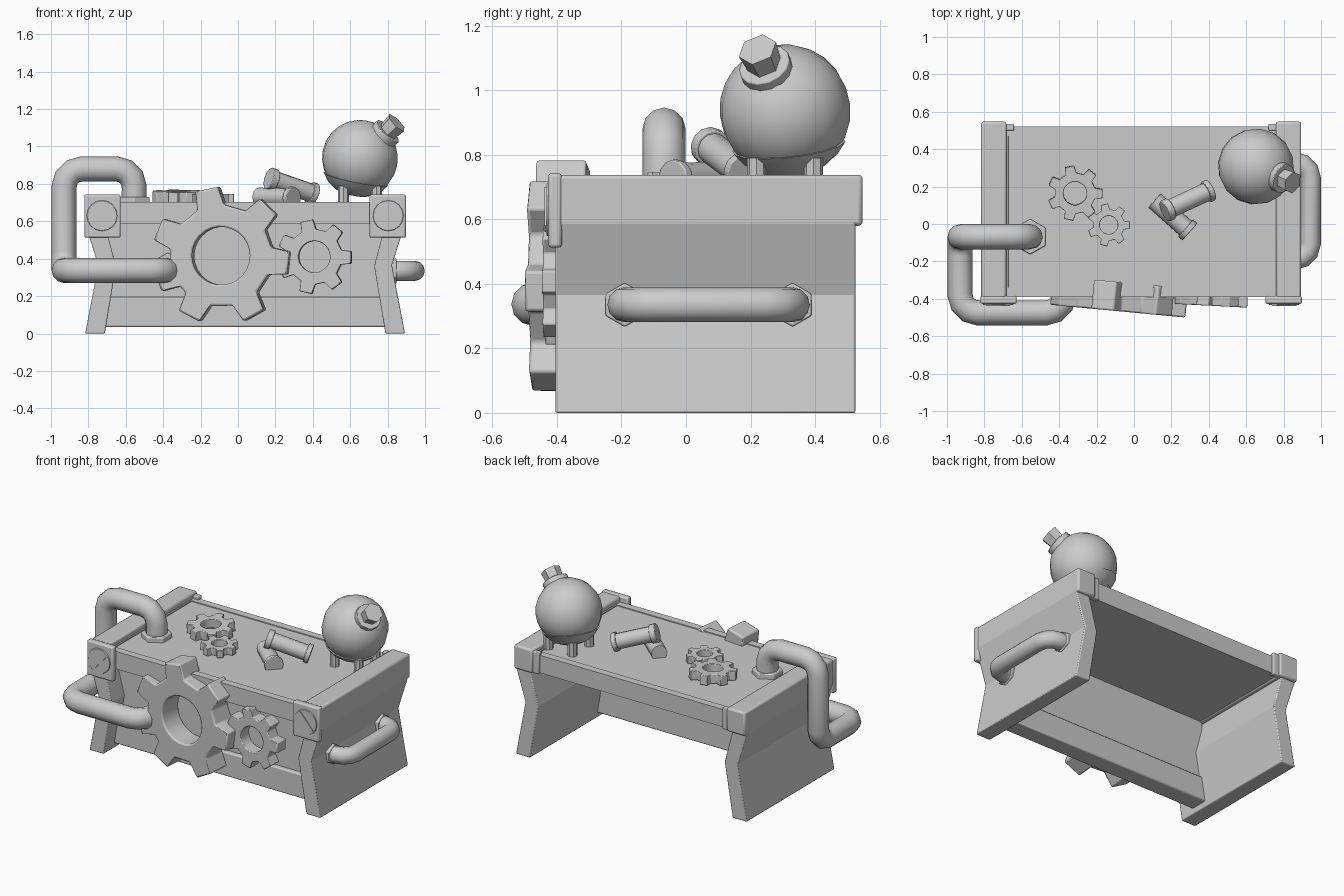
import bpy, bmesh
from math import sin, cos, pi, radians
from mathutils import Vector

if "Cube" in bpy.data.objects:
    bpy.data.objects.remove(bpy.data.objects["Cube"])

CX = 0.038  # symmetry plane of the bench body


def add(name, bm, loc=(0, 0, 0), rot=None, bevel=0, angle=30):
    bmesh.ops.recalc_face_normals(bm, faces=bm.faces[:])
    me = bpy.data.meshes.new(name)
    bm.to_mesh(me)
    bm.free()
    ob = bpy.data.objects.new(name, me)
    bpy.context.collection.objects.link(ob)
    ob.location = loc
    if rot is not None:
        ob.rotation_euler = rot
    if bevel:
        m = ob.modifiers.new("Bevel", 'BEVEL')
        m.width, m.segments, m.limit_method = bevel, 2, 'ANGLE'
    bpy.ops.object.select_all(action='DESELECT')
    ob.select_set(True)
    bpy.context.view_layer.objects.active = ob
    bpy.ops.object.shade_smooth_by_angle(angle=radians(angle))
    return ob


def box(name, lo, hi, bevel=0.008):
    lo, hi = Vector(lo), Vector(hi)
    bm = bmesh.new()
    bmesh.ops.create_cube(bm, size=1)
    bmesh.ops.scale(bm, vec=hi - lo, verts=bm.verts)
    return add(name, bm, (lo + hi) / 2, bevel=bevel)


def mbox(name, lo, hi, s, bevel=0.008):
    xs = sorted((CX + s * lo[0], CX + s * hi[0]))
    return box(name, (xs[0], *lo[1:]), (xs[1], *hi[1:]), bevel)


def aim(d):
    return Vector(d).to_track_quat('Z', 'Y').to_euler()


def cyl(name, a, b, r, n=12, r2=None, bevel=0):
    a, b = Vector(a), Vector(b)
    bm = bmesh.new()
    bmesh.ops.create_cone(bm, cap_ends=True, segments=n, radius1=r,
                          radius2=r if r2 is None else r2, depth=(b - a).length)
    return add(name, bm, (a + b) / 2, aim(b - a), bevel, 40)


def gear(name, loc, R, rot, teeth):
    """Toothed wheel with an open bore, lying in local xy; teeth are angles in degrees."""
    h = R * 0.21
    bm = bmesh.new()
    rings = []
    for z in (-h, h):
        outer, inner = [], []
        for t in teeth:
            for da, r, di in ((-.27, .74, -.34), (-.17, 1, -.11), (.17, 1, .11), (.27, .74, .34)):
                a, b = radians(t) + da, radians(t) + di
                outer.append(bm.verts.new((R * r * cos(a), R * r * sin(a), z)))
                inner.append(bm.verts.new((R * .42 * cos(b), R * .42 * sin(b), z)))
        rings.append((outer, inner))
    (o0, i0), (o1, i1) = rings
    for p, q in ((o0, i0), (o1, i1), (o0, o1), (i0, i1)):
        for k in range(len(p)):
            j = (k + 1) % len(p)
            bm.faces.new((p[k], p[j], q[j], q[k]))
    return add(name, bm, loc, rot, bevel=R * 0.025)


def tube(name, pts, r, bend):
    """Pipe along a path whose corners are rounded."""
    pts = [Vector(p) for p in pts]
    path = [pts[0]]
    for a, b, c in zip(pts, pts[1:], pts[2:]):
        p, q = b + (a - b).normalized() * bend, b + (c - b).normalized() * bend
        o = p + q - b
        for k in range(4):
            t = k / 3 * pi / 2
            path.append(o + (p - o) * cos(t) + (q - o) * sin(t))
    path.append(pts[-1])
    cu = bpy.data.curves.new(name, 'CURVE')
    cu.dimensions = '3D'
    cu.bevel_depth, cu.bevel_resolution, cu.use_fill_caps = r, 4, True
    sp = cu.splines.new('POLY')
    sp.points.add(len(path) - 1)
    for v, p in zip(sp.points, path):
        v.co = (*p, 1)
    tmp = bpy.data.objects.new(name + "_path", cu)
    bpy.context.collection.objects.link(tmp)
    bpy.context.view_layer.update()
    me = bpy.data.meshes.new_from_object(tmp.evaluated_get(
        bpy.context.evaluated_depsgraph_get()))
    bm = bmesh.new()
    bm.from_mesh(me)
    bpy.data.objects.remove(tmp)
    return add(name, bm, angle=50)


# Bench top with a faint sunken panel
bm = bmesh.new()
bmesh.ops.create_cube(bm, size=1)
bmesh.ops.scale(bm, vec=(1.52, .91, .118), verts=bm.verts)
bm.normal_update()
top = [f for f in bm.faces if f.normal.z > .9]
bmesh.ops.inset_region(bm, faces=top, thickness=.07)
bmesh.ops.inset_region(bm, faces=top, thickness=.001, depth=-.006)
add("bench_top", bm, (CX, .065, .645))

# Recessed front panel and bottom rail
box("front_panel", (CX - .74, -.27, .05), (CX + .74, -.2, .62), .004)
box("bottom_rail", (CX - .76, -.3, .035), (CX + .76, -.18, .195))

# Bent side legs, caps, corner plates and screws
leg = ((.75, 0), (.855, 0), (.785, .365), (.855, .585), (.855, .7), (.78, .7), (.69, .36))
for s, side in ((-1, "left"), (1, "right")):
    bm = bmesh.new()
    f = bm.faces.new([bm.verts.new((CX + s * x, -.405, z)) for x, z in leg])
    ext = bmesh.ops.extrude_face_region(bm, geom=[f])["geom"]
    bmesh.ops.translate(bm, vec=(0, .93, 0),
                        verts=[v for v in ext if isinstance(v, bmesh.types.BMVert)])
    add(side + "_leg", bm, bevel=.006, angle=15)
    mbox(side + "_cap", (.72, -.41, .58), (.856, .547, .738), s, .012)
    mbox(side + "_front_plate", (.665, -.427, .512), (.86, -.385, .743), s, .01)
    mbox(side + "_back_plate", (.68, .5, .58), (.845, .535, .725), s, .006)
    sx = CX + s * .765
    cyl(side + "_screw_head", (sx, -.42, .63), (sx, -.433, .63), .085, 16, .08)
    slot = box(side + "_screw_slot", (sx - .08, -.439, .615), (sx + .08, -.42, .645), 0)
    slot.rotation_euler.y = s * radians(48)

# Gears on the front and lying on the top
even = [102 + i * 360 / 7 for i in range(7)]
uneven = [102, 157, 201, 242, 299, 354, 406]
gear("large_front_gear", (-.085, -.388, .415), .37, (pi / 2, 0, radians(-5.4)), uneven)
gear("small_front_gear", (.41, -.395, .41), .2, (pi / 2, 0, radians(-3)), even)
gear("large_top_gear", (-.315, .165, .731), .148, (radians(3), 0, 0), even)
gear("small_top_gear", (-.135, -.005, .722), .115, (0, 0, 0), even)

# Long pipe looping from the top round to the front
tube("side_pipe", ((-.555, -.068, .69), (-.555, -.068, .88), (-.93, -.068, .88),
                   (-.93, -.068, .337), (-.93, -.475, .337), (-.375, -.475, .337),
                   (-.375, -.25, .337)), .067, .095)
cyl("pipe_top_flange", (-.555, -.068, .68), (-.555, -.068, .73), .095, 6, bevel=.006)
cyl("pipe_front_flange", (-.375, -.25, .337), (-.375, -.3, .337), .095, 6, bevel=.006)

# Handle on the right leg
tube("handle", ((.79, -.19, .335), (.945, -.19, .335), (.945, .33, .335), (.79, .33, .335)),
     .054, .085)
for y, end in ((-.19, "front"), (.33, "back")):
    cyl("handle_flange_" + end, (.79, y, .335), (.848, y, .335), .068, 6, bevel=.005)

# Loose flanged rods on the top
for name, a, b in (("upper_rod", (.18, .075, .825), (.395, .175, .75)),
                   ("lower_rod", (.11, .125, .73), (.285, -.03, .725))):
    a, b = Vector(a), Vector(b)
    d = (b - a).normalized()
    cyl(name, a, b, .05, 12)
    cyl(name + "_end_flange", b - d * .012, b + d * .018, .06, 12, bevel=.004)
    if name == "upper_rod":
        cyl(name + "_start_flange", a - d * .018, a + d * .02, .06, 12, bevel=.004)

# Round flask in a shallow cup on stubby feet
C = Vector((.652, .307, .938))
tilt = aim((.2, -.11, 1))
bm = bmesh.new()
bmesh.ops.create_uvsphere(bm, u_segments=16, v_segments=12, radius=.204)
add("flask", bm, C, tilt, angle=60)
bm = bmesh.new()
bmesh.ops.create_uvsphere(bm, u_segments=16, v_segments=12, radius=.212)
for co, no in ((-.115, 1), (-.198, -1)):
    bmesh.ops.bisect_plane(bm, geom=bm.verts[:] + bm.edges[:] + bm.faces[:],
                           plane_co=(0, 0, co), plane_no=(0, 0, no), clear_outer=True)
bmesh.ops.holes_fill(bm, edges=[e for e in bm.edges if e.is_boundary], sides=0)
add("flask_cup", bm, C, tilt, angle=40)
for i in range(4):
    a = pi / 4 + i * pi / 2
    x, y = C.x + .125 * cos(a), C.y + .125 * sin(a)
    cyl(f"flask_foot_{i + 1}", (x, y, .68), (x, y, .79), .03, 8)

# Flask stopper
d = Vector((.69, -.30, .66)).normalized()
cyl("stopper_collar", C + d * .17, C + d * .217, .082, 14, bevel=.004)
cyl("stopper_nut", C + d * .2, C + d * .286, .053, 6, .062)
